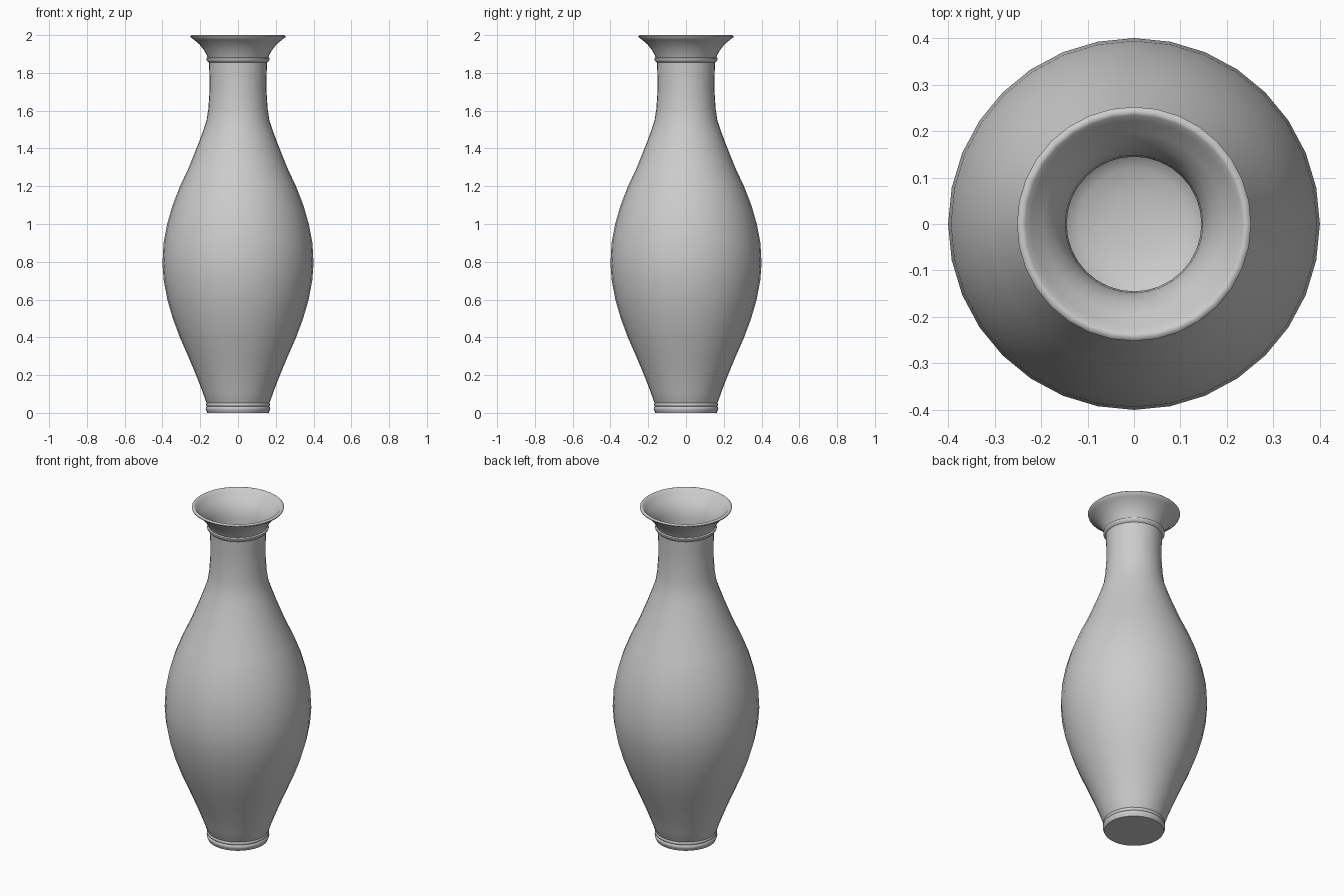
import bpy, bmesh, math

SIDES = 32
WALL = 0.006

# Outer profile pieces as (radius, height)
foot = [(0, 0), (0.163, 0), (0.165, 0.008), (0.169, 0.014), (0.171, 0.024),
        (0.168, 0.032), (0.165, 0.035), (0.170, 0.040), (0.170, 0.047), (0.166, 0.053)]
body = [(0.17, 0.06), (0.187, 0.11), (0.222, 0.20), (0.264, 0.30), (0.308, 0.40),
        (0.345, 0.50), (0.374, 0.60), (0.393, 0.70), (0.40, 0.79), (0.394, 0.90),
        (0.375, 1.00), (0.346, 1.10), (0.307, 1.20), (0.26, 1.30), (0.212, 1.42),
        (0.186, 1.49), (0.166, 1.55), (0.157, 1.61), (0.151, 1.70), (0.151, 1.78),
        (0.154, 1.855)]
collar = [(0.162, 1.861), (0.168, 1.870), (0.168, 1.878), (0.160, 1.882)]
mouth = [(0.166, 1.895), (0.180, 1.92), (0.203, 1.95), (0.232, 1.975), (0.25, 1.988)]
rim = [(0.252, 1.994), (0.247, 1.999), (0.240, 2.0), (0.234, 1.997)]

# Inner wall: offset of the mouth and body, ending in a rounded floor
inner_mouth = [(0.222, 1.981), (0.195, 1.955), (0.172, 1.925), (0.158, 1.895)]
inner_body = [(r - WALL, z) for r, z in reversed(body[1:])]
inner_floor = [(0.155, 0.06), (0.12, 0.04), (0.06, 0.028), (0, 0.025)]
profile = foot + body + collar + mouth + rim + inner_mouth + inner_body + inner_floor

# Lathe the profile around z
bm = bmesh.new()
verts = [bm.verts.new((r, 0, z)) for r, z in profile]
edges = [bm.edges.new(pair) for pair in zip(verts, verts[1:])]
bmesh.ops.spin(bm, geom=verts + edges, cent=(0, 0, 0), axis=(0, 0, 1),
               angle=2 * math.pi, steps=SIDES, use_duplicate=False)
bmesh.ops.remove_doubles(bm, verts=bm.verts, dist=0.0005)
bmesh.ops.recalc_face_normals(bm, faces=bm.faces)
mesh = bpy.data.meshes.new("vase")
bm.to_mesh(mesh)
bm.free()

vase = bpy.data.objects.new("vase", mesh)
bpy.context.collection.objects.link(vase)
bpy.context.view_layer.objects.active = vase
vase.select_set(True)
bpy.ops.object.shade_smooth_by_angle(angle=math.radians(50))
